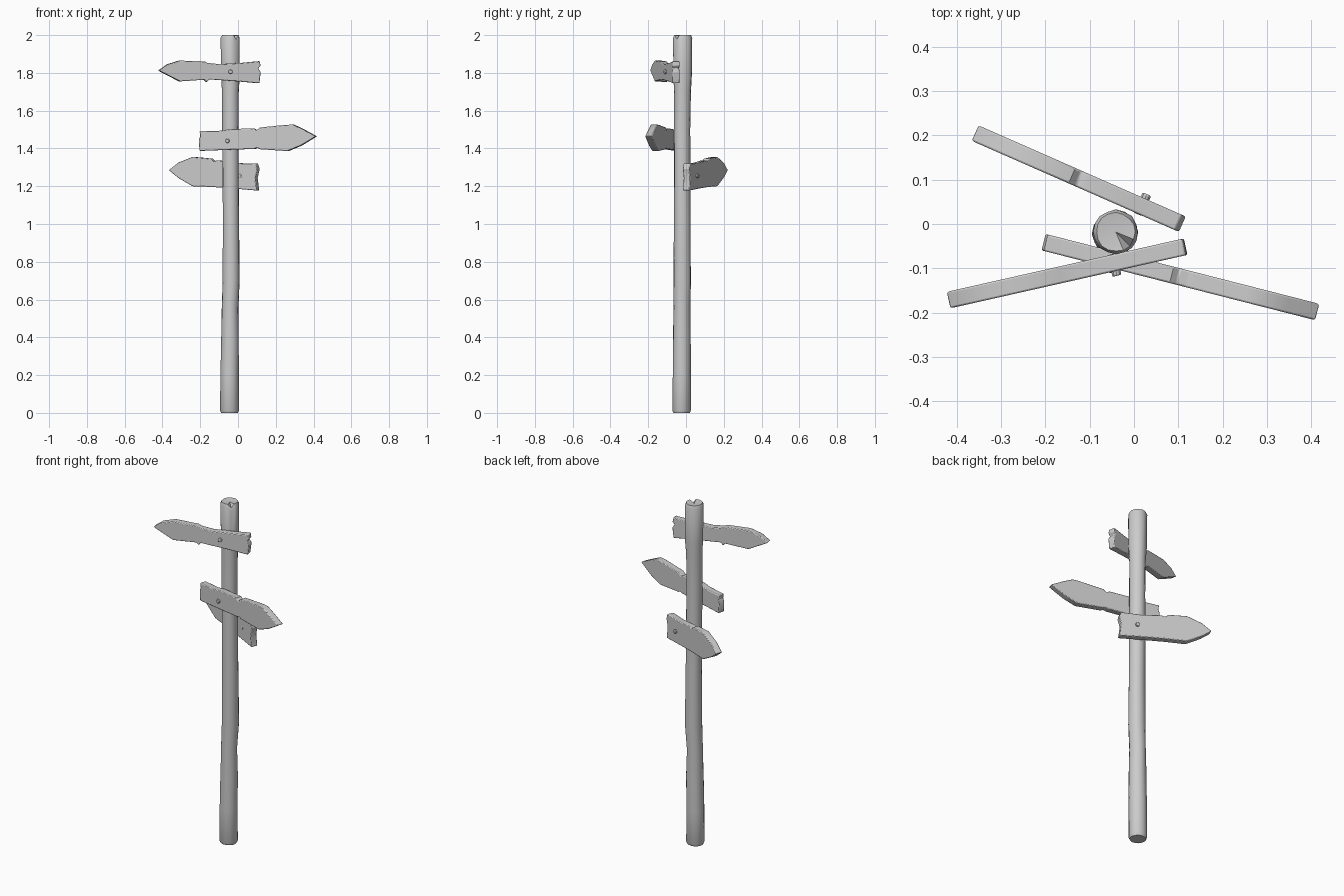
import bpy, bmesh, math, random
from mathutils import Vector

if "Cube" in bpy.data.objects:
    bpy.data.objects.remove(bpy.data.objects["Cube"])

random.seed(4)


def finish(name, bm, bevel, angle=30):
    bmesh.ops.recalc_face_normals(bm, faces=bm.faces)
    mesh = bpy.data.meshes.new(name)
    bm.to_mesh(mesh)
    bm.free()
    ob = bpy.data.objects.new(name, mesh)
    bpy.context.collection.objects.link(ob)
    if bevel:
        mod = ob.modifiers.new("worn_edges", 'BEVEL')
        mod.width = bevel
        mod.segments = 2
        mod.limit_method = 'ANGLE'
        mod.angle_limit = math.radians(40)
    bpy.ops.object.select_all(action='DESELECT')
    ob.select_set(True)
    bpy.context.view_layer.objects.active = ob
    bpy.ops.object.shade_smooth_by_angle(angle=math.radians(angle))
    return ob


# Post: slightly bent log, rings of (z, centre x, centre y, radius)
rings = [(0, -.045, -.023, .044), (.012, -.045, -.023, .049), (.2, -.045, -.023, .048),
         (.4, -.042, -.022, .047), (.55, -.043, -.021, .044), (.7, -.036, -.020, .046),
         (1.0, -.037, -.020, .044), (1.25, -.039, -.020, .043), (1.5, -.040, -.020, .043),
         (1.7, -.040, -.019, .044), (1.78, -.040, -.018, .048), (1.985, -.041, -.018, .050),
         (2.0, -.041, -.018, .044)]
sides = 16
bm = bmesh.new()
loops = []
for i, (z, cx, cy, r) in enumerate(rings):
    loop = []
    for k in range(sides):
        a = 2 * math.pi * k / sides
        rr = r * random.uniform(.97, 1.03)
        # split in the rim at the front right
        dip = .022 if i >= len(rings) - 2 and k == 14 else 0
        loop.append(bm.verts.new((cx + rr * math.cos(a), cy + rr * math.sin(a), z - dip)))
    loops.append(loop)
for a, b in zip(loops, loops[1:]):
    for k in range(sides):
        n = (k + 1) % sides
        bm.faces.new((a[k], a[n], b[n], b[k]))
bm.faces.new(loops[0][::-1])
top = bm.verts.new((-.041, -.018, 1.994))
for k in range(sides):
    bm.faces.new((loops[-1][k], loops[-1][(k + 1) % sides], top))
finish("post", bm, 0, 35)


# Board: front outline (x, z) extruded across a slanted centre line seen from above
def board(name, start, end, outline, nail, side, thick=.038):
    p, q = Vector((*start, 0)), Vector((*end, 0))
    d = (q - p).normalized()
    normal = Vector((-d.y, d.x, 0))

    def place(x, z, off):
        v = p + d * ((x - p.x) / d.x) + normal * off
        v.z = z
        return v

    bm = bmesh.new()
    face = bm.faces.new([bm.verts.new(place(x, z, -thick / 2)) for x, z in outline])
    ext = bmesh.ops.extrude_face_region(bm, geom=[face])
    verts = [g for g in ext["geom"] if isinstance(g, bmesh.types.BMVert)]
    bmesh.ops.translate(bm, verts=verts, vec=normal * thick)
    finish(name, bm, .004)

    # Nail driven through the board into the post
    bm = bmesh.new()
    bmesh.ops.create_cone(bm, cap_ends=True, segments=10, radius1=.011, radius2=.011, depth=.05)
    rot = normal.to_track_quat('Z', 'Y').to_matrix()
    bmesh.ops.rotate(bm, verts=bm.verts, matrix=rot)
    bmesh.ops.translate(bm, verts=bm.verts, vec=place(*nail, side * (thick / 2 - .014)))
    finish(name + "_nail", bm, .003)


board("upper_sign", (-.42, -.172), (.117, -.051),
      [(-.42, 1.812), (-.375, 1.845), (-.31, 1.865), (-.18, 1.861), (-.165, 1.853), (-.1, 1.846),
       (.02, 1.853), (.112, 1.862), (.116, 1.838), (.104, 1.824), (.117, 1.805), (.11, 1.745),
       (0, 1.755), (-.155, 1.766), (-.168, 1.751), (-.18, 1.764), (-.31, 1.755)],
      (-.045, 1.806), -1)

board("middle_sign", (-.2, -.042), (.415, -.199),
      [(.415, 1.464), (.345, 1.502), (.295, 1.526), (.255, 1.525), (.12, 1.511), (.1, 1.495),
       (.085, 1.506), (-.03, 1.503), (-.1, 1.493), (-.2, 1.492), (-.196, 1.465), (-.204, 1.445),
       (-.2, 1.387), (.09, 1.398), (.105, 1.404), (.12, 1.396), (.265, 1.386), (.335, 1.415)],
      (-.05, 1.44), -1)

board("lower_sign", (-.355, .2035), (.108, 0),
      [(-.36, 1.285), (-.31, 1.325), (-.235, 1.355), (-.14, 1.346), (-.125, 1.331), (-.105, 1.337),
       (0, 1.322), (.1, 1.32), (.109, 1.29), (.098, 1.245), (.106, 1.177), (-.02, 1.188),
       (-.13, 1.196), (-.235, 1.2), (-.31, 1.244)],
      (.017, 1.255), 1)
